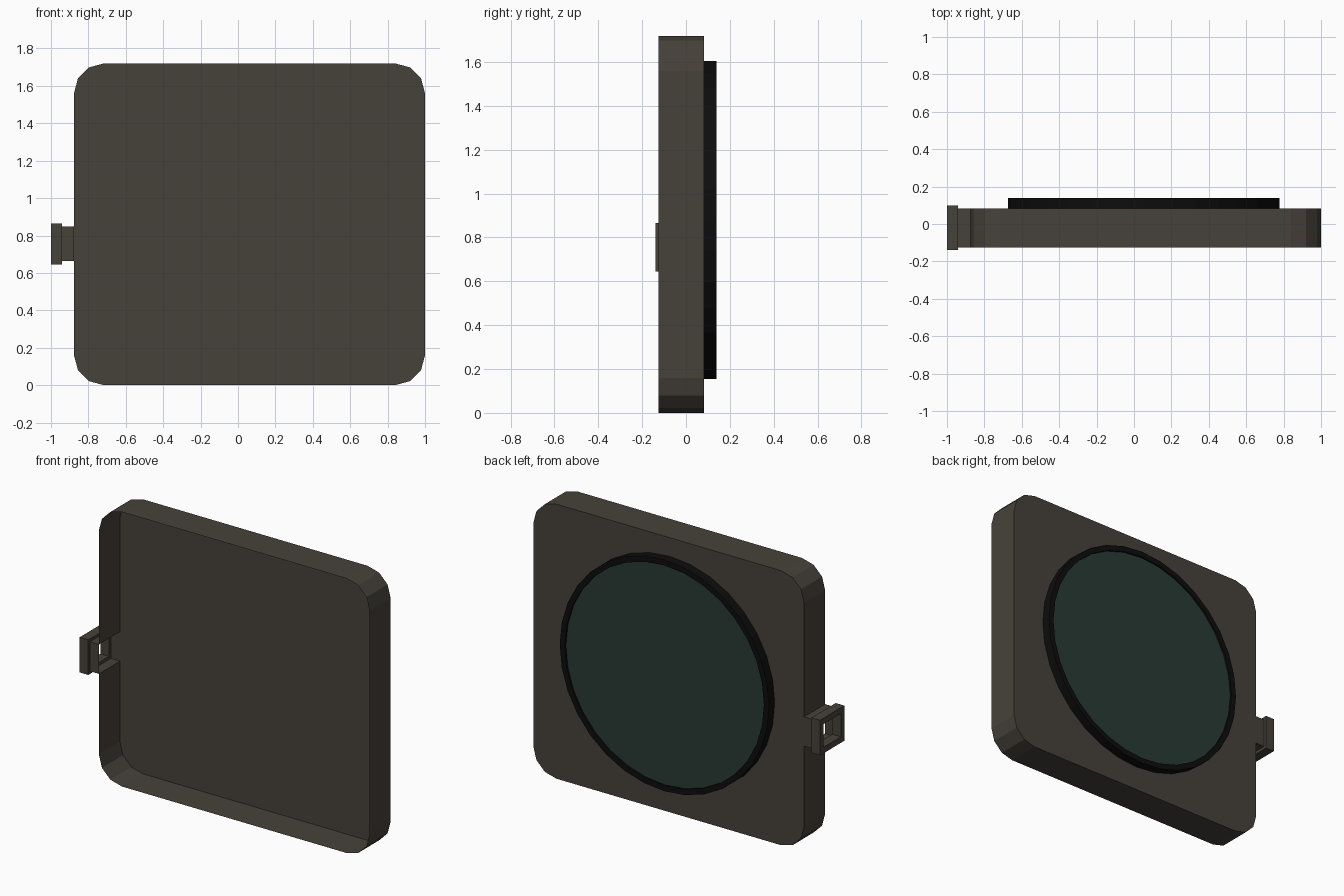
import bpy
import bmesh
from math import sin, cos, pi

if "Cube" in bpy.data.objects:
    bpy.data.objects.remove(bpy.data.objects["Cube"])


def material(name, rgb):
    m = bpy.data.materials.new(name)
    m.diffuse_color = (*rgb, 1)
    m.use_nodes = True
    m.node_tree.nodes["Principled BSDF"].inputs["Base Color"].default_value = m.diffuse_color
    return m


BROWN = material("dark brown plastic", (0.062, 0.053, 0.042))
BLACK = material("black rim", (0.004, 0.004, 0.004))
GREEN = material("dark green glass", (0.022, 0.043, 0.036))


def finish(bm, name, mat):
    bmesh.ops.remove_doubles(bm, verts=bm.verts, dist=0.0001)
    me = bpy.data.meshes.new(name)
    bm.to_mesh(me)
    bm.free()
    me.materials.append(mat)
    ob = bpy.data.objects.new(name, me)
    bpy.context.collection.objects.link(ob)
    return ob


def loop(bm, pts):
    return [bm.verts.new(p) for p in pts]


def bridge(bm, a, b, skip=()):
    n = len(a)
    for i in range(n):
        if i not in skip:
            j = (i + 1) % n
            bm.faces.new((a[i], a[j], b[j], b[i]))


# Main sizes
X0, X1, TOP, R = -0.877, 1.0, 1.72, 0.16
FRONT, BACK = -0.125, 0.083
NECK_Z0, NECK_Z1 = 0.663, 0.847

# Tray outline: rounded square, starting at the notch on the left side
outline = [(X0, NECK_Z1), (X0, NECK_Z0)]
corners = [(X0 + R, R, pi), (X1 - R, R, 1.5 * pi),
           (X1 - R, TOP - R, 0), (X0 + R, TOP - R, 0.5 * pi)]
for cx, cz, start in corners:
    for k in range(4):
        a = start + k * pi / 6
        outline.append((cx + R * cos(a), cz + R * sin(a)))

# Open-fronted thin-walled tray with a gap in the left wall for the clip
bm = bmesh.new()
front = loop(bm, [(x, FRONT, z) for x, z in outline])
back = loop(bm, [(x, BACK, z) for x, z in outline])
bridge(bm, front, back, skip=(0,))
bm.faces.new(list(reversed(back)))
finish(bm, "cover_tray", BROWN)


def rect(x, y0, y1, z0, z1):
    return [(x, y0, z0), (x, y1, z0), (x, y1, z1), (x, y0, z1)]


# Thin square tube joining the tray to the clip
bm = bmesh.new()
bridge(bm, loop(bm, rect(-0.94, FRONT, BACK, NECK_Z0, NECK_Z1)),
       loop(bm, rect(X0, FRONT, BACK, NECK_Z0, NECK_Z1)))
finish(bm, "clip_neck", BROWN)

# Square frame at the end of the tube, open through the middle
bm = bmesh.new()
outer = (-0.14, 0.10, 0.645, 0.865)
hole = (-0.105, 0.065, 0.683, 0.828)
rings = [loop(bm, rect(x, *s)) for x, s in
         ((-1.0, outer), (-0.94, outer), (-0.94, hole), (-1.0, hole))]
for i in range(4):
    bridge(bm, rings[i], rings[(i + 1) % 4])
bmesh.ops.recalc_face_normals(bm, faces=bm.faces)
finish(bm, "clip_frame", BROWN)

# Round rim and recessed glass on the back
CX, CZ, SIDES = 0.052, 0.879, 32


def circle(r, y):
    return [(CX + r * cos(2 * pi * i / SIDES), y, CZ + r * sin(2 * pi * i / SIDES))
            for i in range(SIDES)]


GLASS_Y = 0.128
bm = bmesh.new()
rings = [loop(bm, circle(r, y)) for r, y in
         ((0.725, BACK), (0.725, 0.14), (0.69, 0.14), (0.69, GLASS_Y))]
for a, b in zip(rings, rings[1:]):
    bridge(bm, b, a)
finish(bm, "lens_rim", BLACK)

bm = bmesh.new()
bm.faces.new(list(reversed(loop(bm, circle(0.69, GLASS_Y)))))
finish(bm, "lens_glass", GREEN)
